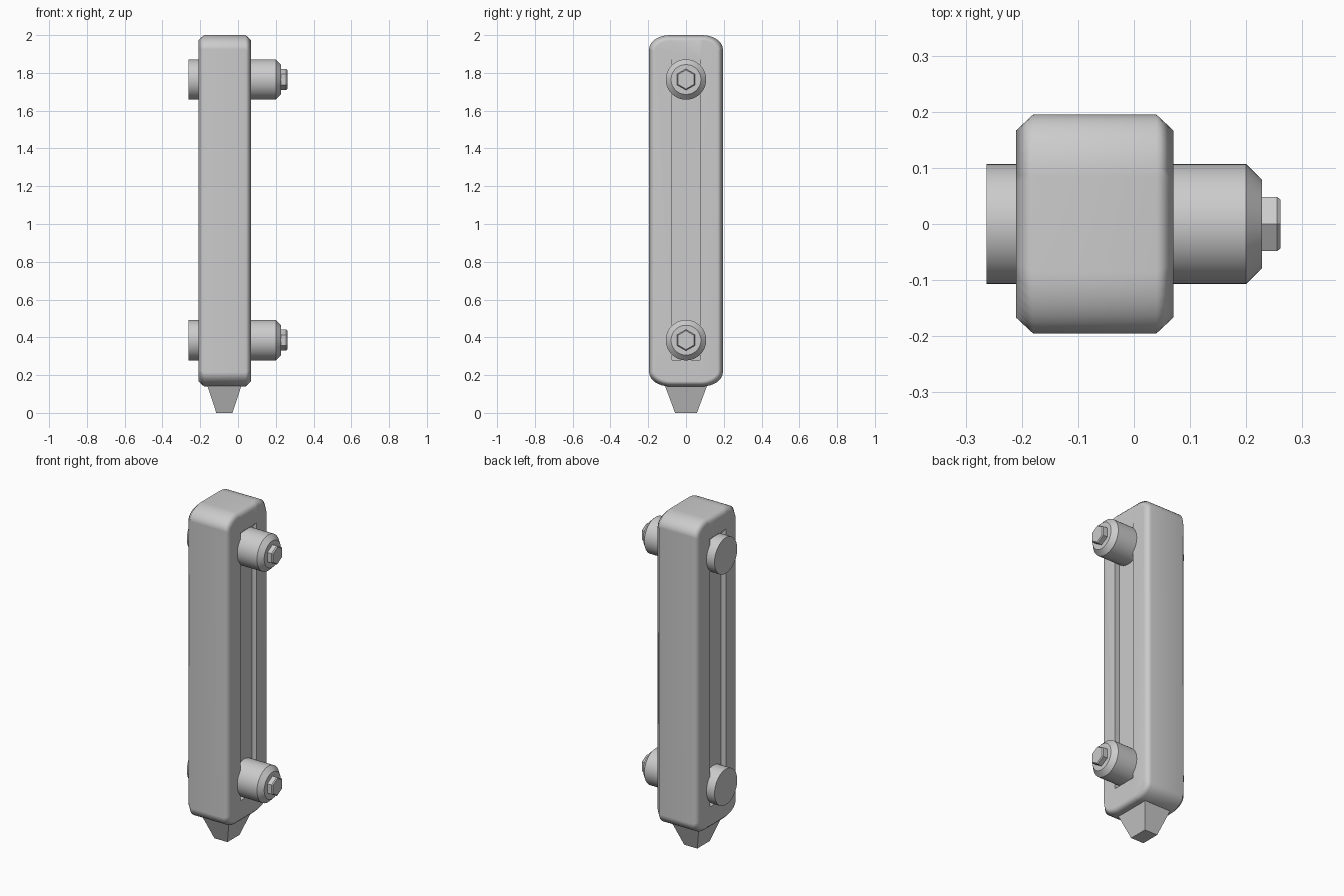
import bpy, bmesh, math
from mathutils import Matrix, Vector

cube = bpy.data.objects.get("Cube")
if cube:
    bpy.data.objects.remove(cube, do_unlink=True)

grey = bpy.data.materials.new("plain_grey")
grey.use_nodes = True
COLOUR = (0.6, 0.6, 0.6, 1)
grey.diffuse_color = COLOUR
grey.node_tree.nodes["Principled BSDF"].inputs["Base Color"].default_value = COLOUR


def loft(name, rings):
    """Closed solid through matching rings of points."""
    bm = bmesh.new()
    loops = [[bm.verts.new(p) for p in ring] for ring in rings]
    n = len(loops[0])
    for a, b in zip(loops, loops[1:]):
        for i in range(n):
            j = (i + 1) % n
            bm.faces.new((a[i], a[j], b[j], b[i]))
    bm.faces.new(loops[0][::-1])
    bm.faces.new(loops[-1])
    bmesh.ops.recalc_face_normals(bm, faces=bm.faces)
    mesh = bpy.data.meshes.new(name)
    bm.to_mesh(mesh)
    bm.free()
    mesh.materials.append(grey)
    obj = bpy.data.objects.new(name, mesh)
    bpy.context.collection.objects.link(obj)
    return obj


def smooth(obj, degrees):
    bpy.ops.object.select_all(action="DESELECT")
    obj.select_set(True)
    bpy.context.view_layer.objects.active = obj
    bpy.ops.object.shade_smooth_by_angle(angle=math.radians(degrees))


def rounded_ring(x, inset, steps=8):
    """Tall rectangle with elliptical corners, in the plane of x."""
    ry, rz = 0.11 - inset / 2, 0.075 - inset / 2
    cy, cz = 0.195 - inset - ry, 0.93 - inset - rz
    ring = []
    for quarter, (sy, sz) in enumerate(((1, 1), (-1, 1), (-1, -1), (1, -1))):
        for k in range(steps + 1):
            a = math.pi / 2 * (quarter + k / steps)
            ring.append((x, sy * cy + ry * math.cos(a), 1.07 + sz * cz + rz * math.sin(a)))
    return ring


def slot_ring(x, top):
    return [(x, -0.075, 0.28), (x, 0.075, 0.28), (x, 0.075, top), (x, -0.075, top)]


def disc(x, radius, z, sides, turn=0):
    return [(x, radius * math.cos(turn + math.tau * i / sides),
             z + radius * math.sin(turn + math.tau * i / sides)) for i in range(sides)]


# Body with chamfered side rims
body = loft("body", [rounded_ring(-0.21, 0.028), rounded_ring(-0.18, 0),
                     rounded_ring(0.04, 0), rounded_ring(0.07, 0.028)])

# Shallow slot on each side, its upper end sloping inward
for name, floor, mouth in (("left_slot_cutter", 0.04, 0.1), ("right_slot_cutter", -0.18, -0.24)):
    cutter = loft(name, [slot_ring(floor, 1.845), slot_ring(mouth, 1.915)])
    cut = body.modifiers.new(name, "BOOLEAN")
    cut.operation = "DIFFERENCE"
    cut.solver = "EXACT"
    cut.object = cutter
    bpy.context.view_layer.objects.active = body
    bpy.ops.object.modifier_apply(modifier=name)
    bpy.data.objects.remove(cutter, do_unlink=True)
smooth(body, 50)
body.modifiers.new("even_shading", "WEIGHTED_NORMAL").keep_sharp = True

# Tapered foot
def foot_ring(z, hx, hy):
    return [(-0.072 + sx * hx, sy * hy, z) for sx, sy in ((-1, -1), (1, -1), (1, 1), (-1, 1))]

loft("foot", [foot_ring(0, 0.043, 0.058), foot_ring(0.15, 0.092, 0.114)])

# Two cross pins, each with a chamfered end and a hexagonal nub
for place, z in (("lower", 0.385), ("upper", 1.765)):
    pin = loft(place + "_pin", [disc(x, r, z, 48) for x, r in
                                ((-0.263, 0.107), (0.2, 0.107), (0.228, 0.079))])
    smooth(pin, 30)
    loft(place + "_hex_nub", [disc(x, r, z, 6, math.pi / 6) for x, r in
                              ((0.22, 0.056), (0.255, 0.056), (0.261, 0.05))])
